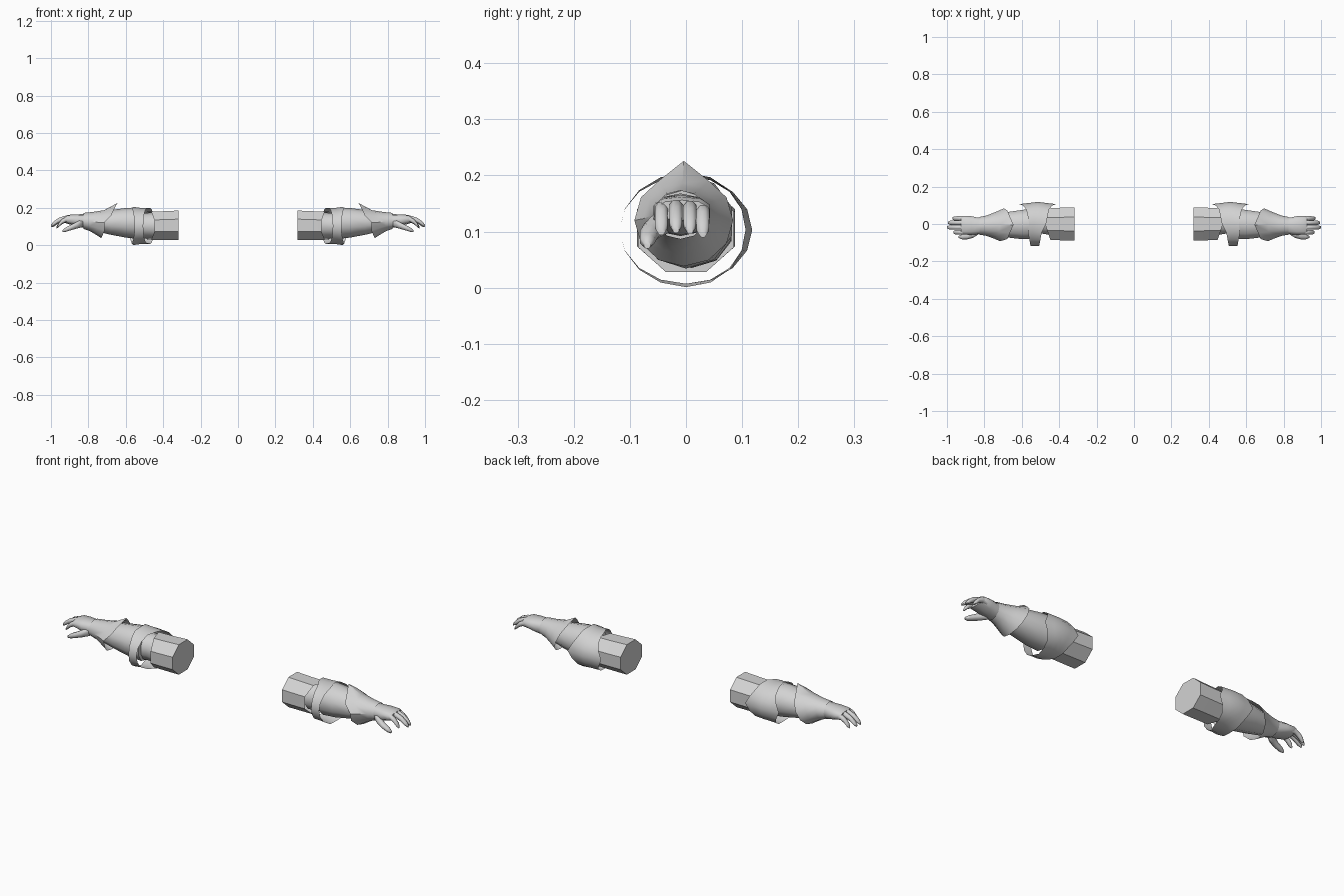
import bpy, math

if "Cube" in bpy.data.objects:
    bpy.data.objects.remove(bpy.data.objects["Cube"])

grey = bpy.data.materials.new("pale_grey")
grey.diffuse_color = (0.65, 0.65, 0.65, 1)
grey.use_nodes = True
grey.node_tree.nodes["Principled BSDF"].inputs["Base Color"].default_value = grey.diffuse_color


def make(name, verts, faces, angle=40):
    """Mesh object, mirrored to give the left and right arm."""
    me = bpy.data.meshes.new(name)
    me.from_pydata(verts, [], faces)
    me.materials.append(grey)
    ob = bpy.data.objects.new(name, me)
    bpy.context.collection.objects.link(ob)
    ob.modifiers.new("mirror", 'MIRROR').use_axis[0] = True
    bpy.ops.object.select_all(action='DESELECT')
    ob.select_set(True)
    bpy.context.view_layer.objects.active = ob
    bpy.ops.object.shade_smooth_by_angle(angle=math.radians(angle))
    return ob


def loft(name, rings, n=10, caps=(True, True), shift=None, power=1.0, angle=40):
    """Skin rings (x, y, z, half width, half height) set along x."""
    verts, faces = [], []
    for i, (x, cy, cz, ry, rz) in enumerate(rings):
        for k in range(n):
            a = 2 * math.pi * (k + 0.5) / n
            c, s = math.cos(a), math.sin(a)
            c = math.copysign(abs(c) ** power, c)
            s = math.copysign(abs(s) ** power, s)
            dx = shift(i, c, s) if shift else 0
            verts.append((x + dx, cy + ry * c, cz + rz * s))
    for i in range(len(rings) - 1):
        for k in range(n):
            j = (k + 1) % n
            faces.append((i * n + k, i * n + j, (i + 1) * n + j, (i + 1) * n + k))
    if caps[0]:
        faces.append(tuple(range(n))[::-1])
    if caps[1]:
        faces.append(tuple(range((len(rings) - 1) * n, len(rings) * n)))
    return make(name, verts, faces, angle)


# Upper arm sleeve, its front edge cut back for the elbow bend
loft("upper_sleeve", [(0.318, 0, 0.107, 0.095, 0.085), (0.40, 0, 0.105, 0.094, 0.083),
                      (0.475, 0, 0.104, 0.092, 0.082)], n=8, caps=(True, False),
     shift=lambda i, c, s: (0.0, 0.0, 0.03 * c)[i])

# Inner elbow and forearm
loft("inner_elbow", [(0.43, 0.01, 0.105, 0.075, 0.07), (0.50, 0.015, 0.105, 0.068, 0.068),
                     (0.57, 0.005, 0.11, 0.07, 0.07)])
loft("forearm", [(0.535, 0, 0.118, 0.086, 0.084), (0.60, -0.003, 0.12, 0.082, 0.079),
                 (0.68, -0.004, 0.122, 0.071, 0.066), (0.77, -0.008, 0.125, 0.054, 0.048)],
     shift=lambda i, c, s: 0.015 * c if i == 0 else 0)

# Elbow guard: pointed wings behind, narrowing to a strap in front
cols, rows = 16, (-1, -0.5, 0, 0.5, 1)
verts, faces = [], []
for k in range(cols):
    a = 2 * math.pi * k / cols
    c, s = math.cos(a), math.sin(a)
    half = 0.098 if k == 0 else (0.078 if c > 0.8 else 0.045 + 0.022 * c)
    mid = 0.53 if c < -0.3 else 0.515
    for t in rows:
        ridge = 1 - 0.10 * abs(t) * max(c, 0)
        flare = 0.006 * max(t, 0) * abs(s)
        verts.append((mid + t * half, 0.118 * c * ridge,
                      0.103 + (0.096 + flare) * s))
m = len(rows)
for k in range(cols):
    j = (k + 1) % cols
    for r in range(m - 1):
        faces.append((k * m + r, j * m + r, j * m + r + 1, k * m + r + 1))
make("elbow_guard", verts, faces, 30)

# Flared gauntlet cuff with a slanted rim and a peak on top
n = 12
verts, faces = [], []
cuff = [(0.0, 0.088, 0.082, 0.120), (0.35, 0.070, 0.064, 0.123),
        (0.7, 0.054, 0.050, 0.128), (1.0, 0.048, 0.043, 0.130)]
for i, (t, ry, rz, cz) in enumerate(cuff):
    for k in range(n):
        a = 2 * math.pi * k / n
        c, s = math.cos(a), math.sin(a)
        rim = 0.695 - 0.036 * s + (0.02 if c < -0.9 else 0)
        peak = 0.024 if i == 0 and k == 3 else 0
        if peak:
            rim -= 0.015
        verts.append((rim + (0.825 - rim) * t, -0.004 - 0.006 * t + ry * c,
                      cz + rz * s + peak))
for i in range(len(cuff) - 1):
    for k in range(n):
        j = (k + 1) % n
        faces.append((i * n + k, i * n + j, (i + 1) * n + j, (i + 1) * n + k))
make("gauntlet_cuff", verts, faces)

# Palm and back of the hand
loft("hand", [(0.80, -0.01, 0.130, 0.044, 0.038), (0.835, -0.01, 0.130, 0.046, 0.036),
              (0.87, -0.008, 0.134, 0.052, 0.031), (0.91, -0.007, 0.138, 0.052, 0.024),
              (0.925, -0.007, 0.138, 0.046, 0.018)], power=0.8, angle=60)

# Fingers, curling down: (name, y, reach, height offset)
for name, y, reach, dz in (("index_finger", -0.044, 0.965, -0.004),
                           ("middle_finger", -0.018, 1.0, 0.0),
                           ("ring_finger", 0.007, 0.995, -0.002),
                           ("little_finger", 0.030, 0.97, -0.008)):
    x0 = 0.895
    path = [(0.0, 0.140, 0.015), (0.35, 0.143, 0.0145), (0.65, 0.131, 0.014),
            (0.88, 0.114, 0.012), (1.0, 0.103, 0.006)]
    loft(name, [(x0 + (reach - x0) * t, y, z + dz, min(r, 0.0125), r)
                for t, z, r in path], n=8, angle=60)

# Thumb, low on the front side
loft("thumb", [(0.83, -0.038, 0.118, 0.018, 0.022), (0.86, -0.055, 0.108, 0.020, 0.020),
               (0.89, -0.066, 0.096, 0.017, 0.016), (0.92, -0.069, 0.084, 0.014, 0.013),
               (0.937, -0.069, 0.076, 0.006, 0.007)], n=8, angle=60)
